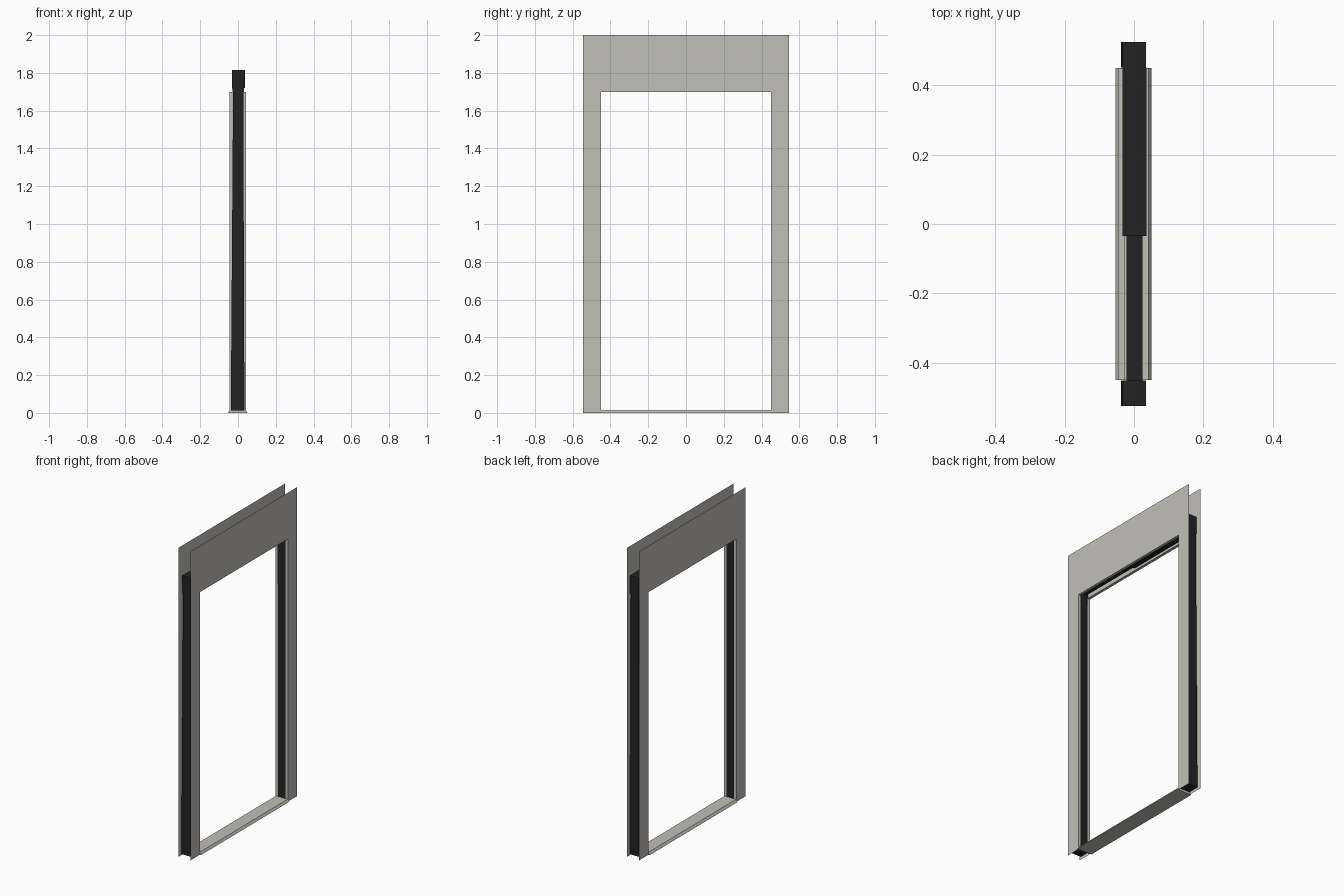
import bpy, bmesh

if "Cube" in bpy.data.objects:
    bpy.data.objects.remove(bpy.data.objects["Cube"])


def material(name, rgb):
    m = bpy.data.materials.new(name)
    m.diffuse_color = (*rgb, 1)
    m.use_nodes = True
    m.node_tree.nodes["Principled BSDF"].inputs["Base Color"].default_value = m.diffuse_color
    return m


GREY = material("warm grey panel", (0.53, 0.52, 0.47))
DARK = material("dark core", (0.016, 0.016, 0.016))


def mesh_object(name, verts, faces, mat, fix=True):
    bm = bmesh.new()
    vs = [bm.verts.new(v) for v in verts]
    for f in faces:
        bm.faces.new([vs[i] for i in f])
    if fix:
        bmesh.ops.recalc_face_normals(bm, faces=bm.faces)
    me = bpy.data.meshes.new(name)
    bm.to_mesh(me)
    bm.free()
    me.materials.append(mat)
    ob = bpy.data.objects.new(name, me)
    bpy.context.collection.objects.link(ob)
    return ob


BOX = [(0, 1, 2, 3), (4, 5, 6, 7), (0, 1, 5, 4), (1, 2, 6, 5), (2, 3, 7, 6), (3, 0, 4, 7)]


def loft(name, x_bot, x_top, y0, y1, z0, z1, mat):
    """Box whose x range may differ between bottom and top."""
    verts = []
    for (a, b), z in ((x_bot, z0), (x_top, z1)):
        verts += [(a, y0, z), (b, y0, z), (b, y1, z), (a, y1, z)]
    return mesh_object(name, verts, BOX, mat)


# Thin face panels with a tall header, cut around the doorway
def face_panel(name, x, side):
    outline = [(-0.545, 0), (-0.45, 0), (-0.45, 1.7), (0.45, 1.7),
               (0.45, 0), (0.545, 0), (0.545, 2), (-0.545, 2)]
    order = range(8) if side < 0 else range(7, -1, -1)
    mesh_object(name, [(x, y, z) for y, z in outline], [tuple(order)], GREY, fix=False)
    # narrow return turning inwards along the doorway edges
    opening = outline[1:5]
    inner = x - side * 0.017
    verts = [(x, y, z) for y, z in opening] + [(inner, y, z) for y, z in opening]
    mesh_object(name + "_return", verts, [(i, i + 1, i + 5, i + 4) for i in range(3)], GREY)


face_panel("left_face_panel", -0.045, -1)
face_panel("right_face_panel", 0.042, 1)

# Dark posts inside the frame, widening slightly towards the floor
for label, s in (("front", -1), ("back", 1)):
    y0, y1 = sorted((s * 0.452, s * 0.525))
    loft(label + "_post", (-0.038, 0.034), (-0.026, 0.028), y0, y1, 0.012, 1.7, DARK)
    loft(label + "_post_head", (-0.03, 0.032), (-0.033, 0.034), y0, y1, 1.7, 1.815, DARK)

# Dark lintel in two lengths, the rear one wider
loft("lintel_front", (-0.022, 0.024), (-0.022, 0.024), -0.452, -0.035, 1.72, 1.81, DARK)
loft("lintel_rear", (-0.033, 0.036), (-0.033, 0.036), -0.035, 0.452, 1.72, 1.815, DARK)

# Threshold with sloping long edges
loft("threshold", (-0.054, 0.05), (-0.043, 0.04), -0.45, 0.45, 0, 0.015, GREY)
